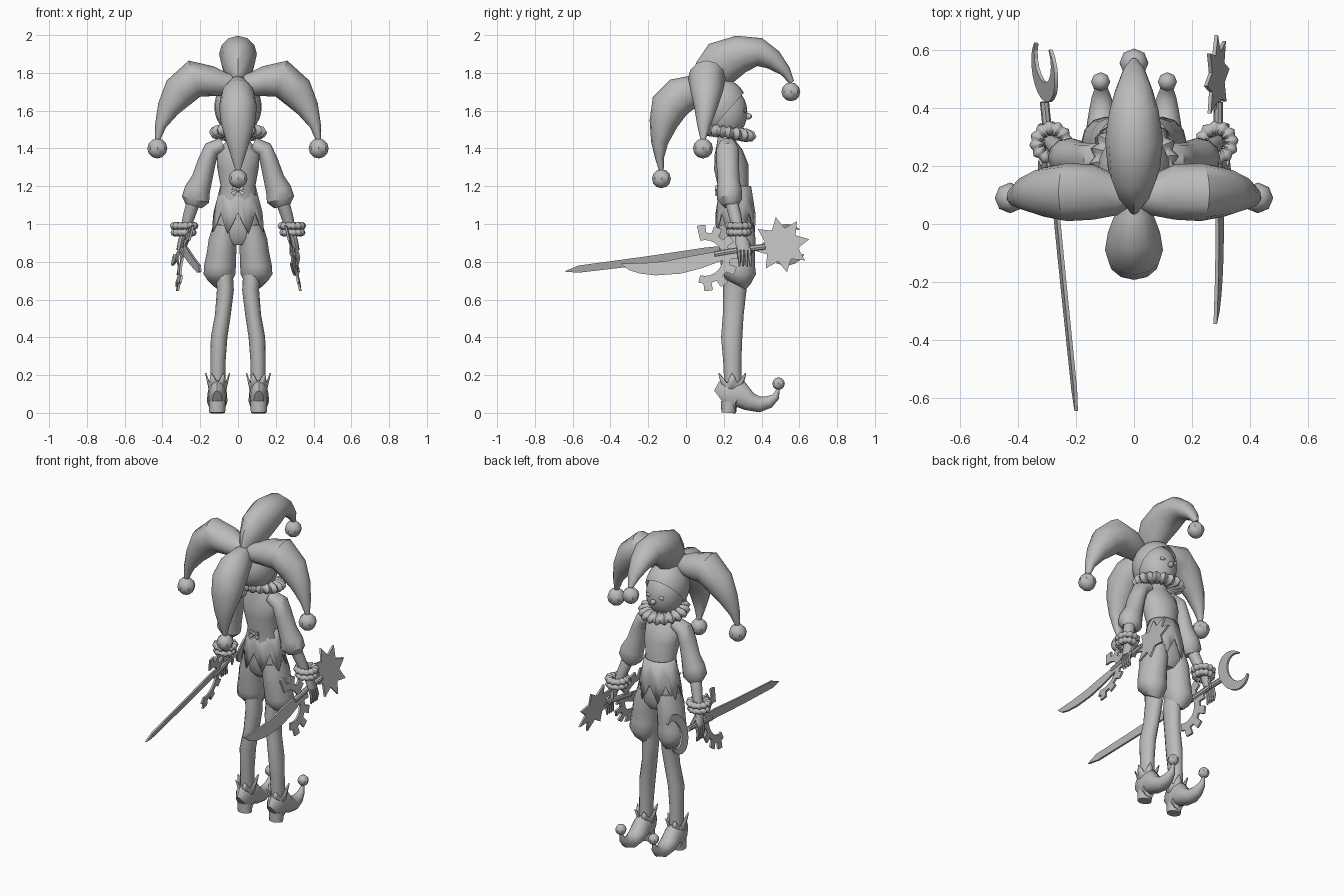
import bpy, bmesh
from math import sin, cos, pi, radians
from mathutils import Vector, Matrix

old = bpy.data.objects.get("Cube")
if old:
    bpy.data.objects.remove(old, do_unlink=True)

grey = bpy.data.materials.new("plain grey")
grey.use_nodes = True
grey.diffuse_color = (.5, .5, .5, 1)
grey.node_tree.nodes["Principled BSDF"].inputs["Base Color"].default_value = (.5, .5, .5, 1)


def finish(name, bm, angle=40):
    """Turn a bmesh into a shaded object."""
    bmesh.ops.recalc_face_normals(bm, faces=bm.faces[:])
    mesh = bpy.data.meshes.new(name)
    bm.to_mesh(mesh)
    bm.free()
    obj = bpy.data.objects.new(name, mesh)
    bpy.context.collection.objects.link(obj)
    mesh.materials.append(grey)
    bpy.ops.object.select_all(action='DESELECT')
    obj.select_set(True)
    bpy.context.view_layer.objects.active = obj
    bpy.ops.object.shade_smooth_by_angle(angle=radians(angle))
    return obj


def bridge(bm, rings, closed=False):
    pairs = list(zip(rings, rings[1:]))
    if closed:
        pairs.append((rings[-1], rings[0]))
    for lower, upper in pairs:
        n = len(lower)
        for i in range(n):
            j = (i + 1) % n
            bm.faces.new((lower[i], lower[j], upper[j], upper[i]))


def tube(name, rows, side=(1, 0, 0), mirror=1, n=12):
    """Loft ellipses along a path; each row is x, y, z, radius along side, other radius."""
    bm = bmesh.new()
    points = [Vector((r[0] * mirror, r[1], r[2])) for r in rows]
    side = Vector(side)
    rings = []
    for i, row in enumerate(rows):
        tangent = points[min(i + 1, len(rows) - 1)] - points[max(i - 1, 0)]
        other = tangent.cross(side).normalized()
        rings.append([bm.verts.new(points[i] + side * row[3] * cos(2 * pi * k / n)
                                   + other * row[4] * sin(2 * pi * k / n)) for k in range(n)])
    bridge(bm, rings)
    bm.faces.new(rings[0])
    bm.faces.new(rings[-1])
    return finish(name, bm)


def ball(name, center, radii, segments=16, cut=None):
    bm = bmesh.new()
    bmesh.ops.create_uvsphere(bm, u_segments=segments, v_segments=segments * 3 // 4, radius=1)
    bmesh.ops.transform(bm, matrix=Matrix.Translation(center) @ Matrix.Diagonal((*radii, 1)),
                        verts=bm.verts[:])
    if cut:
        bmesh.ops.bisect_plane(bm, geom=bm.verts[:] + bm.edges[:] + bm.faces[:],
                               plane_co=cut[0], plane_no=cut[1], clear_inner=True)
    return finish(name, bm)


def bell(name, x, y, z, r):
    ball(name, (x, y, z), (r, r, r), 8)


def zigzag(name, center, start, inner, tip, points):
    """Flared band with a pointed hem; start, inner and tip are z, x radius, y radius."""
    bm = bmesh.new()
    rings = [[], [], []]
    for i in range(points * 4):
        a = 2 * pi * i / (points * 4) + pi / 2
        t = (0, .5, 1, .5)[i % 4]
        hem = [p + (q - p) * t for p, q in zip(inner, tip)]
        middle = [(p + q) / 2 for p, q in zip(start, hem)]
        for ring, (z, rx, ry) in zip(rings, (start, middle, hem)):
            ring.append(bm.verts.new((center[0] + rx * cos(a), center[1] + ry * sin(a), z)))
    bridge(bm, rings)
    obj = finish(name, bm)
    obj.modifiers.new("thickness", 'SOLIDIFY').thickness = .006


def ruff(name, center, major, minor, height, pleats, tilt=0):
    """Pleated ring collar."""
    bm = bmesh.new()
    turn = Matrix.Translation(center) @ Matrix.Rotation(tilt, 4, 'X')
    rings = []
    for i in range(pleats * 4):
        a = 2 * pi * i / (pleats * 4)
        swell = 1 + .2 * sin(a * pleats)
        ring = []
        for k in range(8):
            b = 2 * pi * k / 8
            r = major + minor * swell * cos(b)
            ring.append(bm.verts.new(turn @ Vector((r * cos(a), r * sin(a), height * swell * sin(b)))))
        rings.append(ring)
    bridge(bm, rings, closed=True)
    finish(name, bm, 60)


def plate(name, outline, place, thick=.012):
    """Thin flat shape from y, z points, laid out in space by place(y, z)."""
    bm = bmesh.new()
    rings = [[bm.verts.new(place(y, z) + Vector((dx, 0, 0))) for y, z in outline]
             for dx in (-thick / 2, thick / 2)]
    bridge(bm, rings)
    for ring in rings:
        bm.faces.new(ring)
    finish(name, bm, 20)


def arc(cy, cz, r, start, end, steps):
    angles = [radians(start + (end - start) * i / steps) for i in range(steps + 1)]
    return [(cy + r * cos(a), cz + r * sin(a)) for a in angles]


# Head, face and hat cap
ball("head", (0, .21, 1.59), (.11, .115, .14))
ball("nose", (0, .33, 1.57), (.017, .02, .017), 8)
ball("hat_cap", (0, .185, 1.62), (.125, .14, .15), 20, cut=((0, .1, 1.46), (0, -.25, .22)))

# Hat horns and their bells
tube("crest_horn", [(0, .06, 1.74, .02, .05), (0, .12, 1.78, .06, .1), (0, .19, 1.855, .09, .12),
                    (0, .29, 1.9, .1, .1), (0, .39, 1.91, .085, .075), (0, .46, 1.87, .065, .055),
                    (0, .525, 1.81, .04, .03), (0, .56, 1.75, .014, .014)])
bell("crest_bell", 0, .555, 1.7, .05)
tube("drooping_horn", [(0, .13, 1.74, .02, .03), (0, .05, 1.71, .06, .08), (0, -.03, 1.68, .09, .1),
                       (0, -.09, 1.62, .1, .1), (0, -.12, 1.53, .09, .075), (0, -.14, 1.43, .06, .045),
                       (0, -.14, 1.35, .035, .024), (0, -.13, 1.28, .012, .012)])
bell("drooping_bell", 0, -.13, 1.24, .05)

for s, label in ((1, "left_"), (-1, "right_")):
    tube(label + "horn", [(-.03, .1, 1.75, .03, .04), (.06, .1, 1.74, .07, .06), (.14, .11, 1.755, .095, .08),
                          (.23, .11, 1.77, .1, .1), (.31, .11, 1.7, .085, .09), (.37, .105, 1.61, .06, .06),
                          (.41, .095, 1.52, .035, .03), (.427, .09, 1.44, .012, .012)], (0, 1, 0), s)
    bell(label + "horn_bell", s * .427, .09, 1.4, .053)
    ball(label + "eye", (s * .045, .311, 1.6), (.02, .01, .012), 8)

    # Arms with puffed sleeves and pleated cuffs
    tube(label + "sleeve", [(.08, .22, 1.42, .045, .04), (.14, .22, 1.395, .06, .045), (.165, .22, 1.33, .06, .048),
                            (.19, .225, 1.24, .058, .055), (.215, .23, 1.18, .066, .068),
                            (.225, .23, 1.13, .066, .074), (.235, .235, 1.095, .04, .045)], (0, 1, 0), s)
    tube(label + "forearm", [(.235, .24, 1.12, .036, .036), (.26, .26, 1.04, .034, .032),
                             (.285, .28, .95, .026, .024)], (0, 1, 0), s)
    ruff(label + "cuff_upper", (s * .285, .28, .99), .05, .022, .018, 12)
    ruff(label + "cuff_lower", (s * .288, .28, .955), .046, .02, .018, 12)
    tube(label + "palm", [(.288, .285, .95, .022, .018), (.3, .295, .91, .036, .018),
                          (.31, .305, .86, .036, .016)], (0, 1, 0), s, 8)
    for i in range(4):
        y = .278 + i * .019
        tube(label + "finger", [(.31, y, .87, .01, .01), (.322, y + .004, .82, .009, .009),
                                (.315, y + .006, .775, .005, .005)], (0, 1, 0), s, 6)
    tube(label + "thumb", [(.295, .32, .92, .011, .011), (.28, .345, .87, .01, .01),
                           (.285, .345, .84, .005, .005)], (0, 1, 0), s, 6)

    # Puffed shorts and legs
    tube(label + "shorts_leg", [(.065, .265, 1, .065, .09), (.08, .27, .92, .075, .098), (.087, .272, .85, .078, .094),
                                (.095, .275, .78, .084, .09), (.098, .28, .735, .084, .09),
                                (.095, .275, .7, .065, .07), (.085, .265, .68, .048, .058)], mirror=s)
    tube(label + "leg", [(.075, .262, .75, .047, .06), (.067, .258, .65, .045, .062), (.08, .25, .52, .042, .055),
                         (.1, .242, .4, .044, .056), (.106, .245, .27, .04, .048),
                         (.108, .25, .1, .04, .045)], mirror=s)

    # Curled shoes with pointed cuffs and bells
    tube(label + "shoe", [(.11, .185, .07, .025, .06), (.11, .205, .085, .044, .085), (.11, .25, .095, .05, .092),
                          (.11, .285, .1, .052, .07), (.11, .335, .06, .054, .05), (.11, .39, .045, .045, .042),
                          (.112, .44, .058, .033, .033), (.113, .475, .085, .02, .02),
                          (.115, .49, .13, .007, .007)], mirror=s)
    tube(label + "heel", [(.11, .225, 0, .042, .038), (.11, .23, .06, .045, .045)], mirror=s)
    zigzag(label + "shoe_cuff", (s * .108, .245), (.11, .044, .048), (.155, .05, .056), (.21, .066, .085), 6)
    bell(label + "shoe_bell", s * .115, .49, .155, .033)

# Neck ruff and torso
ruff("neck_ruff", (0, .22, 1.485), .1, .046, .03, 18, radians(-9))
tube("torso", [(0, .215, 1.48, .045, .045), (0, .215, 1.43, .07, .052), (0, .225, 1.38, .115, .075),
               (0, .24, 1.3, .11, .092), (0, .25, 1.2, .092, .08), (0, .26, 1.1, .112, .09),
               (0, .265, 1, .125, .094), (0, .27, .93, .13, .09), (0, .27, .89, .07, .06)], n=20)
zigzag("vest_hem", (0, .262), (1.2, .094, .083), (1.06, .13, .105), (.95, .145, .11), 8)

# Small bow on the vest
ball("bow_knot", (0, .165, 1.18), (.012, .012, .012), 8)
for s in (1, -1):
    for drop in (.012, -.022):
        tube("bow_loop", [(0, .165, 1.18, .005, .005), (.03, .16, 1.18 + drop, .006, .014)], (0, 1, 0), s, 6)


# Two matching weapons, each in a slightly tilted plane
def weapon_plane(s, offset, slope, lean):
    return lambda y, z: Vector((s * (offset + slope * y - lean * (z - .83)), y, z))


scimitar = weapon_plane(1, .285, .04, .22)
longsword = weapon_plane(-1, .265, .13, .22)

guard = []
for i in range(7):
    a = -105 + i * 30
    guard += arc(.1, .82, .135, a, a + 12, 1) + arc(.1, .82, .175, a + 14, a + 29, 2)
guard += arc(.1, .82, .095, 105, -105, 14)

for label, place in (("scimitar_", scimitar), ("longsword_", longsword)):
    plate(label + "guard", guard, place)
    ends = [place(y, z) for y, z in ((.15, .84), (.3, .865), (.42, .88))]
    tube(label + "grip", [(*p, .016, .016) for p in ends], (1, 0, 0), n=8)

plate("scimitar_blade", [(.2, .86), (.05, .835), (-.1, .805), (-.2, .795), (-.345, .79), (-.3, .755),
                         (-.24, .737), (-.16, .728), (-.03, .737), (.08, .765), (.2, .81)], scimitar)
plate("longsword_blade", [(.2, .885), (.1, .875), (-.2, .83), (-.57, .78), (-.645, .748),
                          (-.57, .742), (-.2, .785), (.1, .825), (.2, .835)], longsword)

star = []
for i in range(16):
    r = .15 if i % 2 == 0 else .09
    star.append((.505 + r * cos(i * pi / 8 + .2), .89 + r * sin(i * pi / 8 + .2)))
plate("scimitar_star", star, weapon_plane(1, .28, .04, .25))
moon = arc(.53, .89, .11, 50, 330, 16) + arc(.565, .897, .078, 315, 65, 12)
plate("longsword_crescent", moon, weapon_plane(-1, .265, .12, .35))
